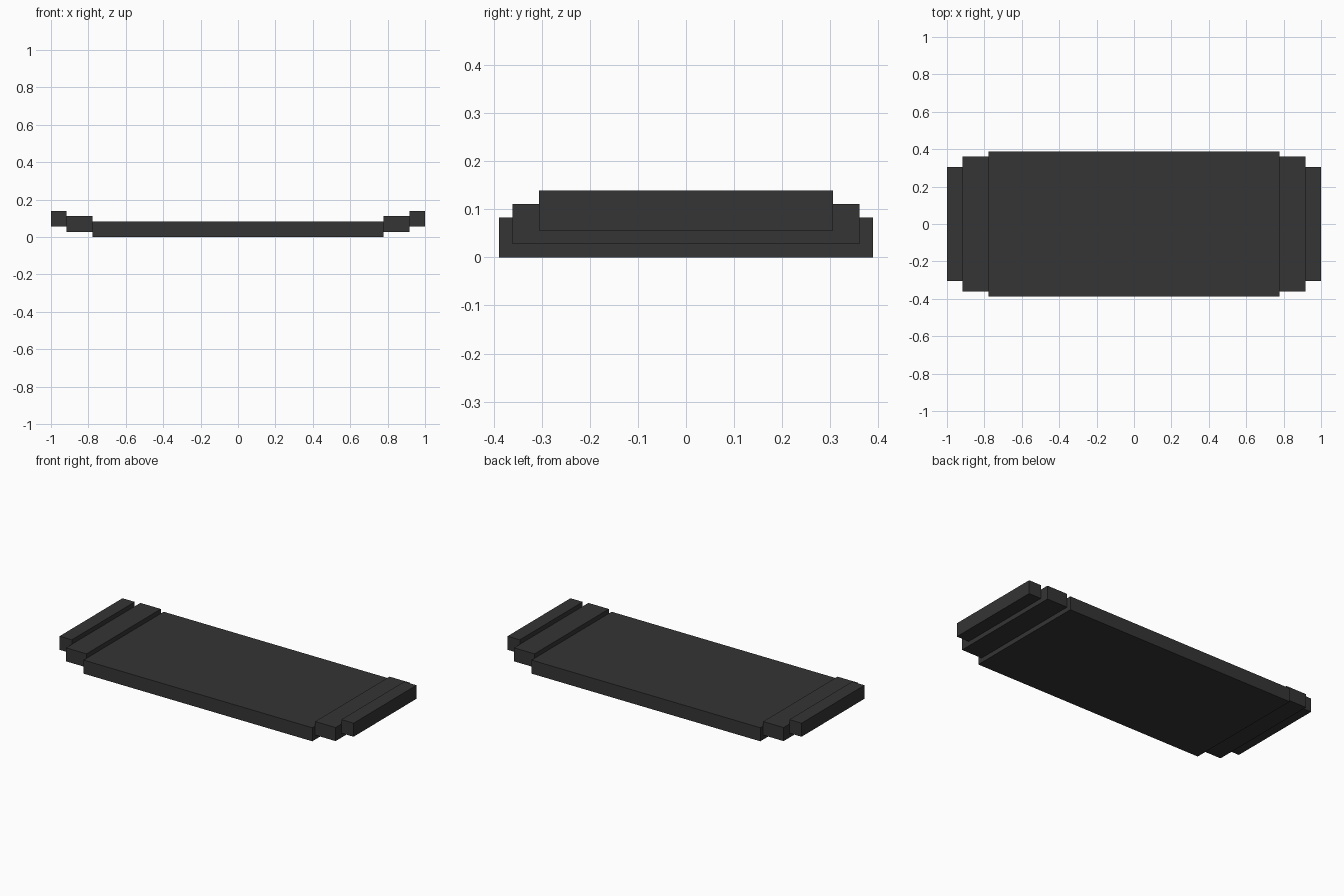
import bpy
import bmesh
from mathutils import Matrix, Vector

cube = bpy.data.objects.get("Cube")
if cube:
    bpy.data.objects.remove(cube, do_unlink=True)

UNIT = 1 / 36  # the whole model sits on this step
THICKNESS = 3

charcoal = bpy.data.materials.new("charcoal")
charcoal.use_nodes = True
colour = (0.035, 0.035, 0.035, 1)
charcoal.diffuse_color = colour
charcoal.node_tree.nodes["Principled BSDF"].inputs["Base Color"].default_value = colour


def slab(name, x_min, x_max, half_depth, bottom):
    """Flat box in grid units, centred on y."""
    size = Vector((x_max - x_min, 2 * half_depth, THICKNESS)) * UNIT
    centre = Vector(((x_min + x_max) / 2, 0, bottom + THICKNESS / 2)) * UNIT
    bm = bmesh.new()
    bmesh.ops.create_cube(bm, size=1, matrix=Matrix.LocRotScale(centre, None, size))
    mesh = bpy.data.meshes.new(name)
    bm.to_mesh(mesh)
    bm.free()
    mesh.materials.append(charcoal)
    obj = bpy.data.objects.new(name, mesh)
    bpy.context.collection.objects.link(obj)
    return obj


# Main flat plate
slab("base_plate", -28, 28, 14, 0)

# Raised steps at both ends, each narrower and one unit higher
for side, sign in (("left", 1), ("right", -1)):
    for part, inner, outer, half_depth, bottom in (
        ("lower_step", 28, 33, 13, 1),
        ("upper_step", 33, 36, 11, 2),
    ):
        x_min, x_max = sorted((sign * inner, sign * outer))
        slab(f"{side}_{part}", x_min, x_max, half_depth, bottom)
